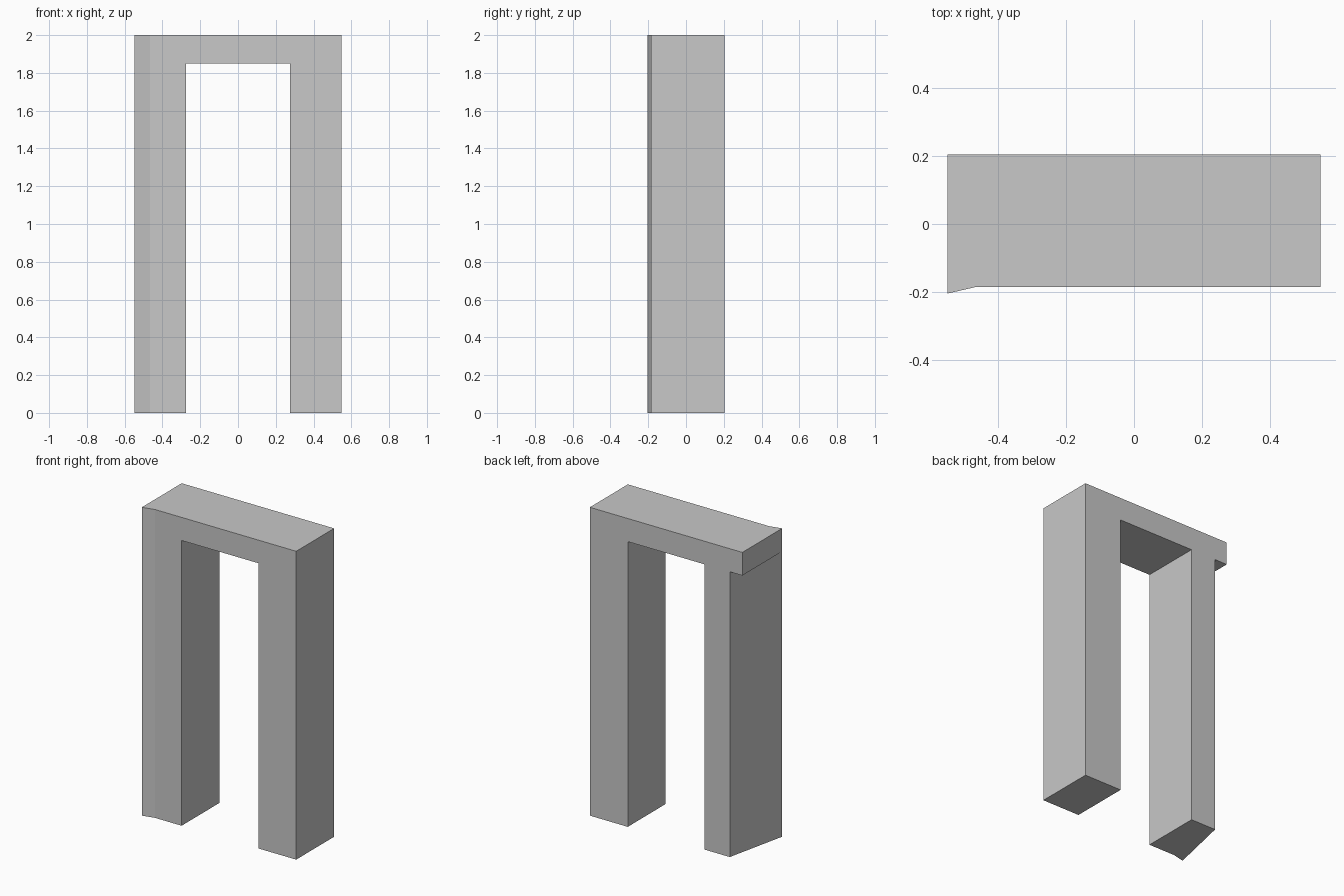
import bpy
import bmesh

cube = bpy.data.objects.get("Cube")
if cube:
    bpy.data.objects.remove(cube, do_unlink=True)

# One plain grey for the whole doorway
GREY = (0.58, 0.58, 0.58, 1.0)
grey = bpy.data.materials.new("plain_grey")
grey.use_nodes = True
grey.diffuse_color = GREY
grey.node_tree.nodes["Principled BSDF"].inputs["Base Color"].default_value = GREY

HALF_WIDTH = 0.547
OPENING = 0.275      # half width of the opening
FRONT, BACK = -0.185, 0.204
LIP = -0.204         # front corner that juts forward
LIP_START = -0.465
LINTEL_Z, TOP_Z = 1.85, 2.0


def prism(name, outline, bottom, top):
    """Extrude a counter-clockwise ground outline between two heights."""
    bm = bmesh.new()
    base = bm.faces.new([bm.verts.new((x, y, bottom)) for x, y in outline])
    result = bmesh.ops.extrude_face_region(bm, geom=[base], use_keep_orig=True)
    raised = [v for v in result["geom"] if isinstance(v, bmesh.types.BMVert)]
    bmesh.ops.translate(bm, verts=raised, vec=(0, 0, top - bottom))
    bmesh.ops.recalc_face_normals(bm, faces=bm.faces)
    mesh = bpy.data.meshes.new(name)
    bm.to_mesh(mesh)
    bm.free()
    mesh.materials.append(grey)
    obj = bpy.data.objects.new(name, mesh)
    bpy.context.collection.objects.link(obj)
    return obj


# Lintel across the top, with the jutting front corner
prism("lintel", [(-HALF_WIDTH, LIP), (LIP_START, FRONT), (HALF_WIDTH, FRONT),
                 (HALF_WIDTH, BACK), (-HALF_WIDTH, BACK)], LINTEL_Z, TOP_Z)

# Straight rectangular post
prism("left_post", [(OPENING, FRONT), (HALF_WIDTH, FRONT),
                    (HALF_WIDTH, BACK), (OPENING, BACK)], 0, LINTEL_Z)

# Post with a jutting front corner and an outer wall slanting in to the back
prism("right_post", [(-HALF_WIDTH, LIP), (LIP_START, FRONT), (-OPENING, FRONT),
                     (-OPENING, BACK), (-0.457, BACK)], 0, LINTEL_Z)
